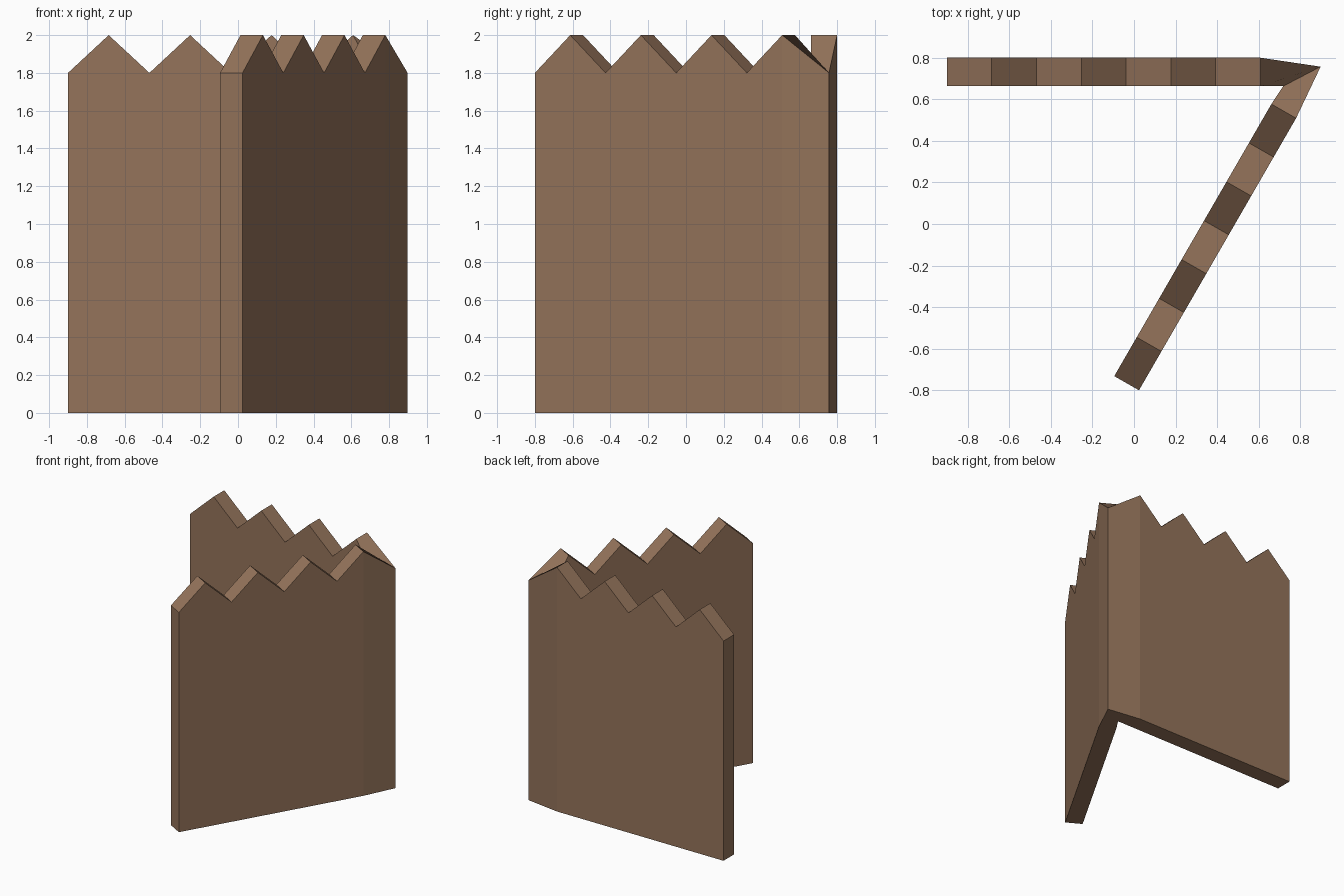
import bpy, bmesh

if "Cube" in bpy.data.objects:
    bpy.data.objects.remove(bpy.data.objects["Cube"])

LOW, HIGH = 1.8, 2.0   # zigzag valley and peak heights

# Stations along the bent fence: (inner xy, outer xy, top height)
stations = []
for i in range(8):                                   # rear wall, left to right
    x = -0.9 + 0.2155 * i
    stations.append(((x, 0.663), (x, 0.8), HIGH if i % 2 else LOW))
stations.append(((0.718, 0.663), (0.898, 0.757), LOW))   # pointed corner
for j in range(7, -1, -1):                           # slanted wall, back to front
    dx, dy = 0.108 * j, 0.187 * j
    stations.append(((-0.095 + dx, -0.732 + dy), (0.024 + dx, -0.8 + dy),
                     HIGH if j % 2 else LOW))

bm = bmesh.new()
rings = []
for a, b, h in stations:
    rings.append([bm.verts.new(p) for p in
                  ((*a, 0), (*b, 0), (*b, h), (*a, h))])  # in0, out0, out1, in1

for k, (r, s) in enumerate(zip(rings, rings[1:])):
    top = [r[3], s[3], s[2], r[2]]
    if k >= 8:                                       # mirror the split past the corner
        top = top[1:] + top[:1]
    bm.faces.new(top)                                # zigzag top
    bm.faces.new((r[0], r[1], s[1], s[0]))           # underside
    bm.faces.new((r[0], s[0], s[3], r[3]))           # inner side
    bm.faces.new((r[1], r[2], s[2], s[1]))           # outer side
bm.faces.new((rings[0][0], rings[0][3], rings[0][2], rings[0][1]))   # left end
bm.faces.new(rings[-1])                              # front end
bmesh.ops.recalc_face_normals(bm, faces=bm.faces[:])

mesh = bpy.data.meshes.new("corner_fence")
bm.to_mesh(mesh)
bm.free()

wood = bpy.data.materials.new("brown wood")
wood.diffuse_color = (0.30, 0.175, 0.105, 1)
wood.use_nodes = True
wood.node_tree.nodes["Principled BSDF"].inputs["Base Color"].default_value = wood.diffuse_color
mesh.materials.append(wood)
bpy.context.collection.objects.link(bpy.data.objects.new("corner_fence", mesh))
